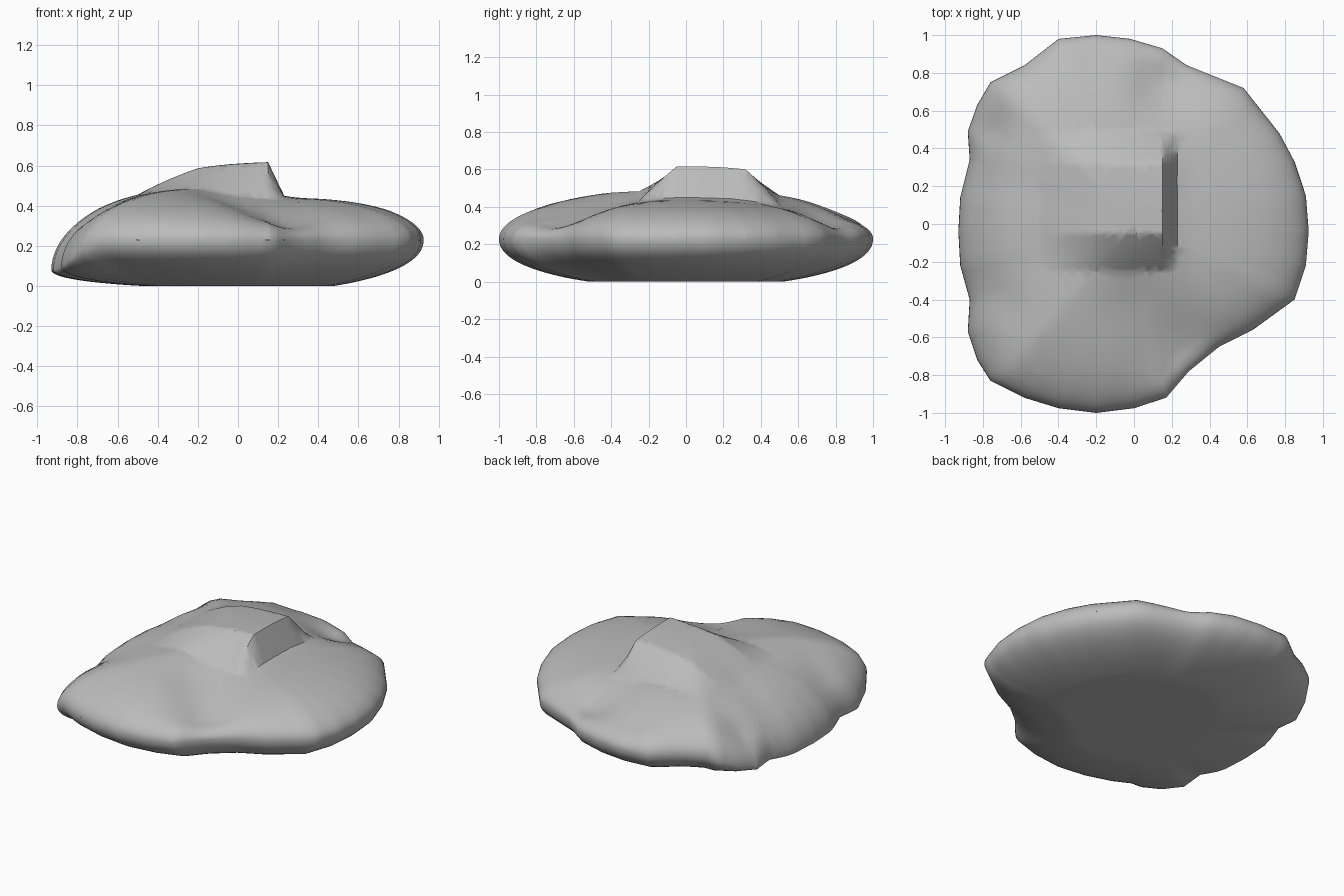
import bpy, bmesh, math

cube = bpy.data.objects.get("Cube")
if cube:
    bpy.data.objects.remove(cube)

# Rim of the stone seen from above, counter-clockwise
OUTLINE = [(.925, -.04), (.91, .15), (.85, .33), (.77, .48), (.58, .72), (.28, .84),
           (.15, .93), (-.02, .98), (-.2, 1), (-.4, .98), (-.58, .84), (-.76, .75),
           (-.83, .63), (-.88, .49), (-.87, .34), (-.92, .14), (-.93, -.04),
           (-.92, -.22), (-.87, -.4), (-.88, -.57), (-.83, -.72), (-.76, -.83),
           (-.58, -.92), (-.4, -.975), (-.2, -1), (0, -.975), (.17, -.92),
           (.29, -.78), (.45, -.65), (.63, -.56), (.85, -.4), (.91, -.22)]

# Hollows in the upper face: x, y, depth, radius
HOLLOWS = [(.18, -.64, .06, .2), (.02, -.42, .045, .2), (.14, .74, .065, .16),
           (-.2, .88, .03, .2), (-.78, .5, .04, .12), (-.7, -.42, .02, .12)]

# Profiles of the hump lengthwise and crosswise: position, share of full height
HUMP_X = [(-.5, 0), (-.2, .62), (.15, 1), (.23, 0)]
HUMP_Y = [(-.25, 0), (-.05, 1), (.32, 1), (.5, 0)]

RINGS = 26
SPLIT = 3


def ramp(value, points):
    """Piecewise linear interpolation."""
    if value <= points[0][0]:
        return points[0][1]
    for (a, fa), (b, fb) in zip(points, points[1:]):
        if value <= b:
            return fa + (fb - fa) * (value - a) / (b - a)
    return points[-1][1]


def locate(x, y):
    """Share of the way to the rim, and the x of the rim in that direction."""
    if math.hypot(x, y) < 1e-6:
        return 0, 0
    for (ax, ay), (bx, by) in zip(OUTLINE, OUTLINE[1:] + OUTLINE[:1]):
        area = ax * by - ay * bx
        s = (x * by - y * bx) / area
        t = (ax * y - ay * x) / area
        if s >= -1e-5 and t >= -1e-5:
            return min(1, s + t), x / (s + t)
    return 1, x


def rim_height(x):
    return ramp(x, [(-.9, .08), (-.72, .23)])


def upper_height(x, y):
    r, rim_x = locate(x, y)
    rim = rim_height(rim_x)
    # Domed body
    crown = ramp(x, [(-.7, .54), (-.2, .5), (.3, .45), (.75, .48)])
    dome = math.sqrt(1 - r * r)
    z = rim + (crown - rim) * dome
    # Raised hump with a steep face on one side
    z += .155 * ramp(x, HUMP_X) * ramp(y, HUMP_Y)
    # Chipped hollows
    for hx, hy, depth, radius in HOLLOWS:
        d = math.hypot(x - hx, y - hy) / radius
        z -= depth * math.exp(-d * d) * min(1, dome * 2)
    return z


def lower_height(x, y):
    r, rim_x = locate(x, y)
    return rim_height(rim_x) * (1 - min(1, 1.15 * (1 - r * r) ** .45))


# Rim points, each edge subdivided
rim_points = []
for (ax, ay), (bx, by) in zip(OUTLINE, OUTLINE[1:] + OUTLINE[:1]):
    for i in range(SPLIT):
        t = i / SPLIT
        rim_points.append((ax + (bx - ax) * t, ay + (by - ay) * t))
count = len(rim_points)


def add_shell(target, height, creases):
    """Flat disc of rings, cut along the crease lines, then raised."""
    bm = bmesh.new()
    centre = bm.verts.new((0, 0, 0))
    inner = None
    for k in range(1, RINGS + 1):
        r = math.sin(k / RINGS * math.pi / 2)
        ring = [bm.verts.new((x * r, y * r, 0)) for x, y in rim_points]
        for i in range(count):
            j = (i + 1) % count
            if inner:
                bm.faces.new((inner[i], ring[i], ring[j], inner[j]))
            else:
                bm.faces.new((centre, ring[i], ring[j]))
        inner = ring
    for point, normal in creases:
        bmesh.ops.bisect_plane(bm, geom=bm.verts[:] + bm.edges[:] + bm.faces[:],
                               dist=.003, plane_co=point, plane_no=normal)
    for v in bm.verts:
        v.co.z = height(v.co.x, v.co.y)
    bmesh.ops.triangulate(bm, faces=[f for f in bm.faces if len(f.verts) > 4])
    part = bpy.data.meshes.new("shell")
    bm.to_mesh(part)
    bm.free()
    target.from_mesh(part)
    bpy.data.meshes.remove(part)


hump_lines = [((x, 0, 0), (1, 0, 0)) for x, share in HUMP_X]
hump_lines += [((0, y, 0), (0, 1, 0)) for y, share in HUMP_Y]

# Upper and lower shells welded along the rim
stone_bm = bmesh.new()
add_shell(stone_bm, upper_height, hump_lines)
add_shell(stone_bm, lower_height, [])
bmesh.ops.remove_doubles(stone_bm, verts=stone_bm.verts, dist=.0005)
bmesh.ops.recalc_face_normals(stone_bm, faces=stone_bm.faces)

mesh = bpy.data.meshes.new("stone")
stone_bm.to_mesh(mesh)
stone_bm.free()
stone = bpy.data.objects.new("stone", mesh)
bpy.context.collection.objects.link(stone)

# Grey stone material
grey = (.5, .5, .5, 1)
mat = bpy.data.materials.new("stone_grey")
mat.use_nodes = True
mat.diffuse_color = grey
for node in mat.node_tree.nodes:
    if node.type == "BSDF_PRINCIPLED":
        node.inputs["Base Color"].default_value = grey
mesh.materials.append(mat)

# Smooth shading with the steep hump edge kept crisp
for ob in bpy.context.selected_objects:
    ob.select_set(False)
stone.select_set(True)
bpy.context.view_layer.objects.active = stone
bpy.ops.object.shade_smooth_by_angle(angle=math.radians(45))
